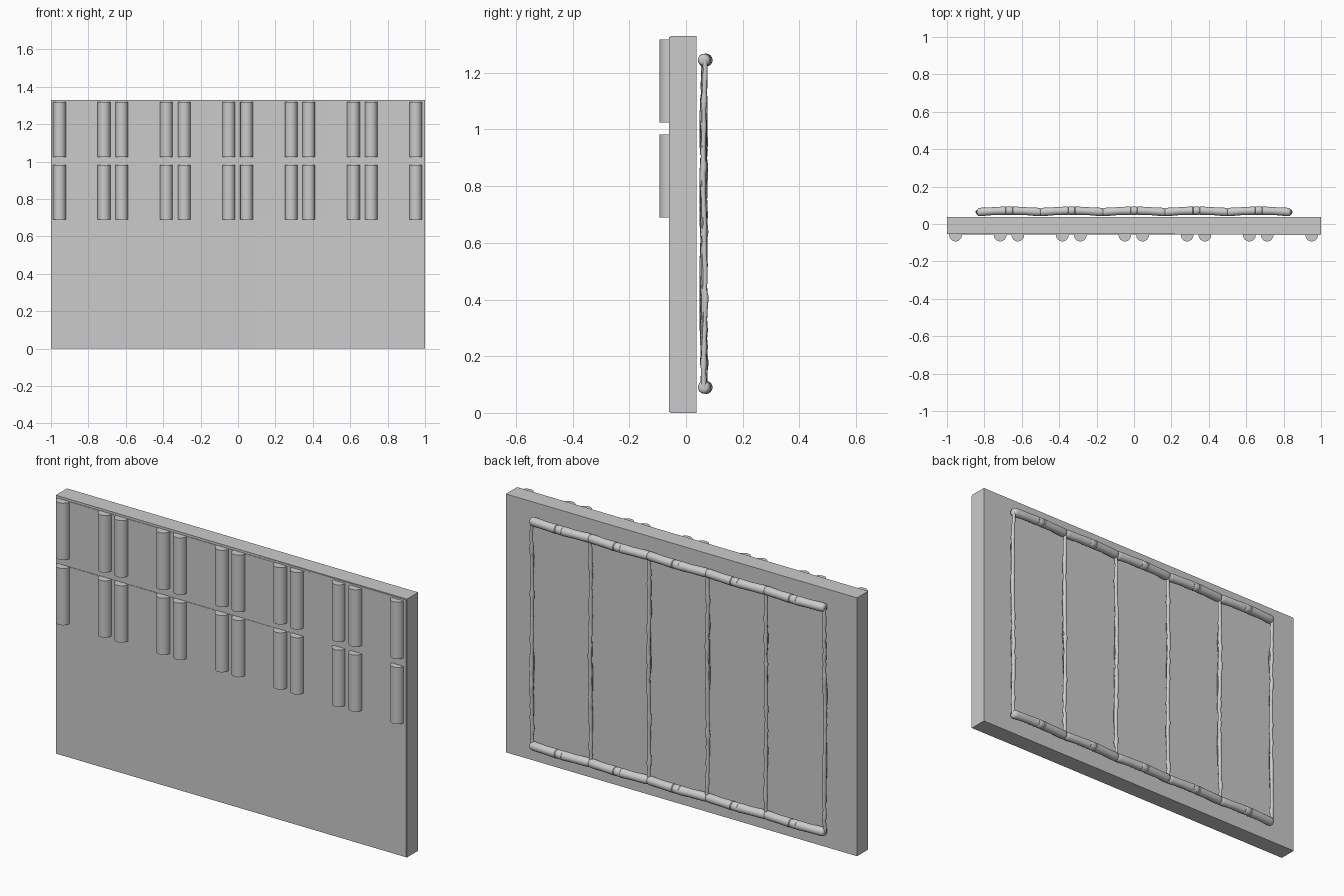
import bpy, bmesh, math, random
from mathutils import Vector

if "Cube" in bpy.data.objects:
    bpy.data.objects.remove(bpy.data.objects["Cube"])

random.seed(4)


def finish(name, bm, smooth=False):
    bmesh.ops.recalc_face_normals(bm, faces=bm.faces)
    mesh = bpy.data.meshes.new(name)
    bm.to_mesh(mesh)
    bm.free()
    obj = bpy.data.objects.new(name, mesh)
    bpy.context.collection.objects.link(obj)
    if smooth:
        bpy.ops.object.select_all(action='DESELECT')
        obj.select_set(True)
        bpy.context.view_layer.objects.active = obj
        bpy.ops.object.shade_smooth_by_angle(angle=math.radians(40))
    return obj


def prism(name, outline, z0, z1, smooth=False):
    """Extrude an xy outline from z0 to z1."""
    bm = bmesh.new()
    low = [bm.verts.new((x, y, z0)) for x, y in outline]
    high = [bm.verts.new((x, y, z1)) for x, y in outline]
    bm.faces.new(low)
    bm.faces.new(high)
    n = len(low)
    for i in range(n):
        j = (i + 1) % n
        bm.faces.new((low[i], low[j], high[j], high[i]))
    return finish(name, bm, smooth)


def stick(name, stations, axis, sides=16):
    """Round stick through (centre, radius) stations, rings square to axis."""
    u = Vector((0, 1, 0))
    v = Vector((0, 0, 1)) if axis == 'X' else Vector((1, 0, 0))
    bm = bmesh.new()
    rings = []
    for c, r in stations:
        rings.append([bm.verts.new(Vector(c) + r * (math.cos(a) * u + math.sin(a) * v))
                      for a in (2 * math.pi * k / sides for k in range(sides))])
    for a, b in zip(rings, rings[1:]):
        for i in range(sides):
            j = (i + 1) % sides
            bm.faces.new((a[i], a[j], b[j], b[i]))
    bm.faces.new(rings[0])
    bm.faces.new(rings[-1])
    return finish(name, bm, True)


FRONT, BACK, TOP = -0.054, 0.037, 1.33

# Main slab, and the slightly skewed facing that emerges toward the right
prism("slab", [(-1, FRONT), (1, FRONT), (1, BACK), (-1, BACK)], 0, TOP)
prism("front_facing", [(0.1, FRONT + 0.001), (0.1, FRONT), (0.998, -0.060), (0.998, FRONT + 0.001)],
      0.003, TOP - 0.003)

# Two rows of thin sheets with half-round battens at their sides
pair_centres = [-0.835, -0.502, -0.168, 0.165, 0.498, 0.831]
for z0, z1 in ((0.69, 0.982), (1.025, 1.318)):
    prism("front_sheet", [(-0.985, FRONT + 0.001), (-0.985, -0.0565), (0.985, -0.0565), (0.985, FRONT + 0.001)],
          z0, z1)
    for cx in pair_centres:
        for s in (-1, 1):
            arc = [(cx + s * 0.119 + 0.034 * math.cos(a), -0.058 + 0.035 * math.sin(a))
                   for a in (math.pi + math.pi * k / 16 for k in range(17))]
            arc += [(arc[-1][0], FRONT + 0.002), (arc[0][0], FRONT + 0.002)]
            prism("half_round_batten", arc, z0, z1, True)

# Bowed horizontal rails on the back: rounded ends, ringed middle joint
rail_profile = [(-1.03, 0.010), (-1.015, 0.017), (-0.98, 0.021), (-0.9, 0.0225),
                (-0.5, 0.021), (-0.12, 0.023), (-0.10, 0.020), (-0.08, 0.022),
                (0.08, 0.022), (0.10, 0.020), (0.12, 0.023), (0.5, 0.021),
                (0.9, 0.0225), (0.98, 0.021), (1.015, 0.017), (1.03, 0.010)]
for z in (0.09, 1.245):
    for i in range(5):
        cx = -0.667 + i * 0.3335
        stick("back_rail", [((cx + t * 0.167, 0.071 - 0.008 * t * t, z), r)
                            for t, r in rail_profile], 'X')

# Thin knotty uprights on the back, made of overlapping crooked lengths
for i in range(6):
    x = -0.834 + i * 0.3335
    stations = []
    for k in range(41):
        t = k / 40
        knot = 0.0025 if k % 8 == 3 else 0
        stations.append(((x + random.uniform(-0.002, 0.002),
                          0.064 + 0.003 * math.sin(t * 9 + i) + random.uniform(-0.0015, 0.0015),
                          0.09 + t * 1.155),
                         0.009 + knot + random.uniform(-0.001, 0.001)))
    stick("back_upright", stations, 'Z', 10)
    for z0, z1 in ((0.24, 0.60), (0.62, 0.90), (0.91, 1.09)):
        dx = random.uniform(-0.003, 0.003)
        stick("upright_splint", [((x + dx, 0.057 + 0.003 * math.sin(k * 1.3 + i), z0 + (z1 - z0) * k / 6),
                                  0.004 if k in (0, 6) else 0.0065) for k in range(7)], 'Z', 8)
